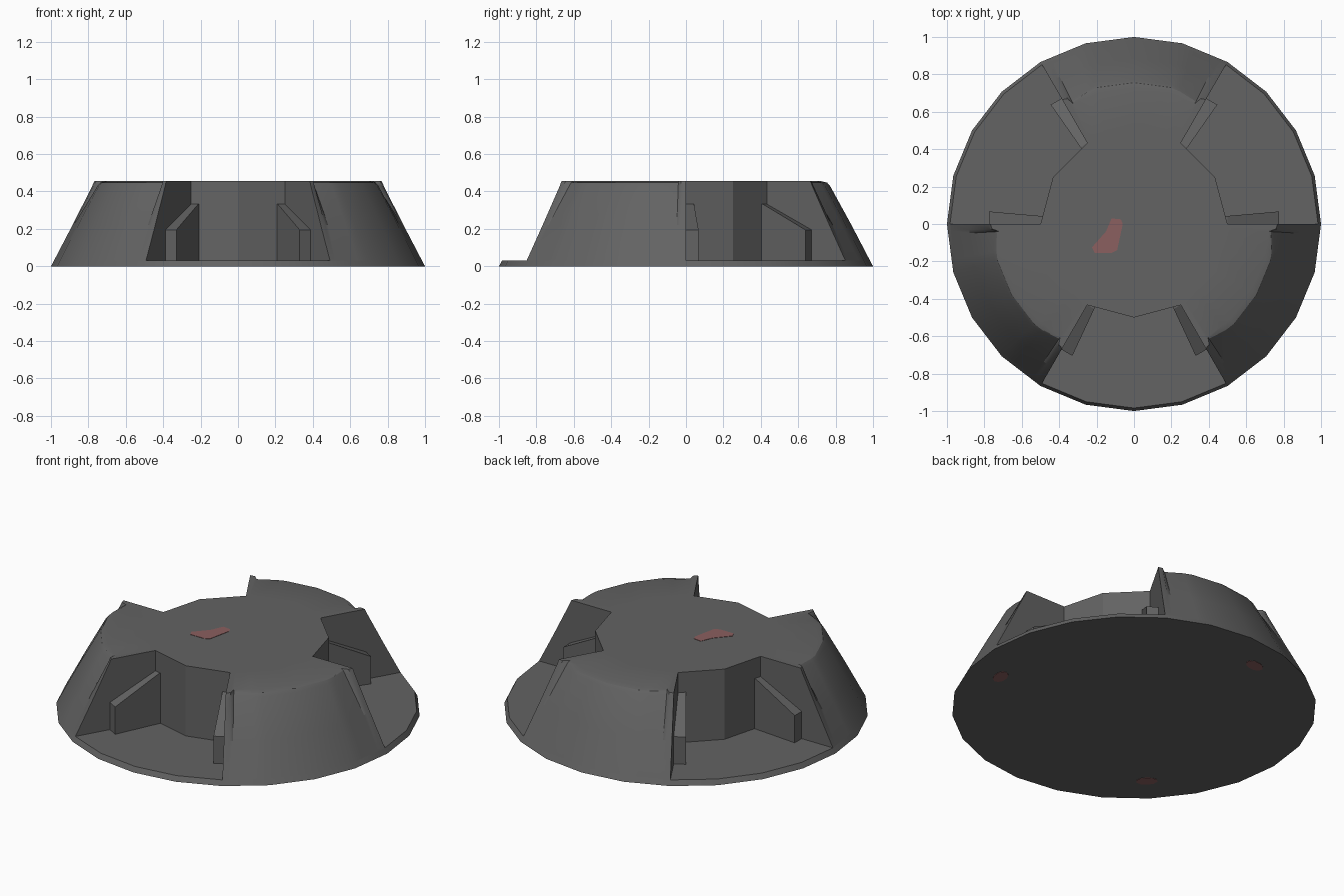
import bpy, bmesh, math
from mathutils import Matrix

if "Cube" in bpy.data.objects:
    bpy.data.objects.remove(bpy.data.objects["Cube"])

H = 0.455          # overall height
RIM = 0.03         # thickness of the base plate


def material(name, color):
    m = bpy.data.materials.new(name)
    m.diffuse_color = (*color, 1)
    m.use_nodes = True
    m.node_tree.nodes["Principled BSDF"].inputs["Base Color"].default_value = m.diffuse_color
    return m


grey = material("dark grey", (0.125, 0.125, 0.125))
red = material("dull red", (0.26, 0.115, 0.115))


def finish(name, bm, mat, turn=0.0, smooth=30):
    bmesh.ops.recalc_face_normals(bm, faces=bm.faces)
    me = bpy.data.meshes.new(name)
    bm.to_mesh(me)
    bm.free()
    me.materials.append(mat)
    me.transform(Matrix.Rotation(math.radians(turn), 4, 'Z'))
    if smooth:
        me.shade_smooth()
        me.set_sharp_from_angle(angle=math.radians(smooth))
    ob = bpy.data.objects.new(name, me)
    bpy.context.collection.objects.link(ob)
    return ob


def loft(sections, closed_ends=True):
    """Skin a row of equal closed sections and cap both ends."""
    bm = bmesh.new()
    rows = [[bm.verts.new(p) for p in s] for s in sections]
    n = len(rows[0])
    for a, b in zip(rows, rows[1:]):
        for i in range(n):
            j = (i + 1) % n
            bm.faces.new((a[i], a[j], b[j], b[i]))
    bm.faces.new(rows[0])
    bm.faces.new(rows[-1])
    return bm


def polar(r, deg, z):
    a = math.radians(deg)
    return (r * math.cos(a), r * math.sin(a), z)


def chord(deg, step):
    """Radius factor that keeps a point on a straight side of a polygon."""
    half = step / 2
    return math.cos(math.radians(half)) / math.cos(math.radians(deg % step - half))


def ring(r, n, z):
    return [polar(r, i * 360 / n, z) for i in range(n)]


# base plate and central core
finish("base_plate", loft([ring(1, 24, 0), ring(0.984, 24, RIM)]), grey)
finish("core", loft([ring(0.5, 12, RIM), ring(0.5, 12, H)]), grey, smooth=0)

# sloping wedge: (angle, radii at each height); slits lie beside the end fins
heights = (RIM, 0.22, 0.43, 0.447, H)
fin = (0.984, 0.885, 0.779, 0.772, 0.768)
lip = (0.984, 0.885, 0.775, 0.767, 0.762)
slit = (0.984, 0.885, 0.75, 0.738, 0.725)
body = (0.984, 0.885, 0.77, 0.755, 0.724)
half = [(0, fin), (2, lip), (3.2, slit), (11, body), (15, body)]
columns = half + [(30, body)] + [(60 - a, r) for a, r in reversed(half)]


def wedge():
    sections = []
    for a, radii in columns:
        outer = [polar(r * chord(a, 15), a, z) for r, z in zip(radii, heights)]
        ri = 0.5 * chord(a, 30)
        sections.append([polar(ri, a, RIM)] + outer + [polar(ri, a, H)])
    return loft(sections)


# rib against a notch wall, sloping down outwards
def rib(side):
    def section(x, w, top):
        return [(x, 0, RIM), (x, side * w, RIM), (x, side * w, top), (x, 0, top)]
    return loft([section(0.47, 0.04, 0.335), section(0.5, 0.043, 0.332),
                 section(0.775, 0.067, 0.195)])


for k, start in enumerate((60, 180, 300)):
    finish(f"wedge_{k + 1}", wedge(), grey, start)
    finish(f"rib_{k + 1}_a", rib(-1), grey, start, smooth=0)
    finish(f"rib_{k + 1}_b", rib(1), grey, start + 60, smooth=0)


# thin red marks: one on the top, three underneath
def mark(name, outline, z0, z1, turn=0):
    bm = loft([[(x, y, z) for x, y in outline] for z in (z0, z1)])
    finish(name, bm, red, turn, smooth=0)


mark("top_mark", [(-0.12, 0.03), (-0.07, 0.025), (-0.06, 0.0), (-0.09, -0.14),
                  (-0.12, -0.155), (-0.21, -0.155), (-0.225, -0.125),
                  (-0.15, -0.04)], H - 0.002, H + 0.002)
oval = [(0.807 + 0.038 * math.cos(t * math.pi / 5), 0.06 * math.sin(t * math.pi / 5))
        for t in range(10)]
for k in range(3):
    mark(f"bottom_mark_{k + 1}", oval, -0.002, 0.002, -15 + 120 * k)
